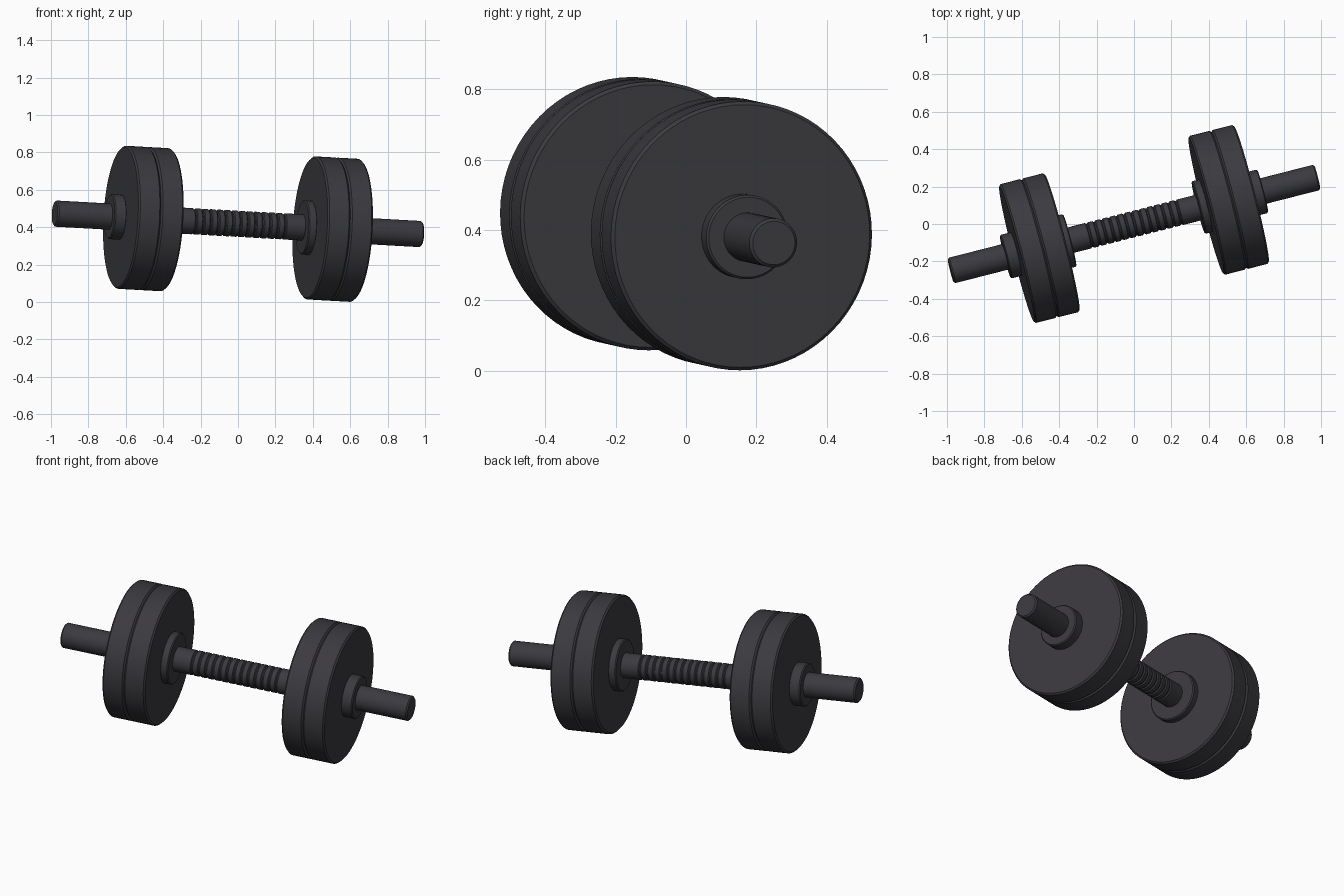
import bpy, bmesh, math
from mathutils import Matrix, Vector

cube = bpy.data.objects.get("Cube")
if cube:
    bpy.data.objects.remove(cube, do_unlink=True)

# One dark iron material
iron = bpy.data.materials.new("dark_iron")
iron.use_nodes = True
colour = (0.044, 0.042, 0.049, 1.0)
iron.diffuse_color = colour
iron.node_tree.nodes["Principled BSDF"].inputs["Base Color"].default_value = colour

# The dumbbell lies turned and slightly tilted, local x is the bar axis
AXIS = Vector((1.96, 0.50, -0.11)).normalized()
PLACE = Matrix.Translation((0, 0, 0.418)) @ AXIS.to_track_quat('X', 'Z').to_matrix().to_4x4()

BAR_R = 0.07


def lathe(name, profile, segments, closed=False):
    """Spin a profile of (axial position, radius) points around the bar axis."""
    bm = bmesh.new()
    verts = [bm.verts.new((s, 0, r)) for s, r in profile]
    edges = [bm.edges.new(pair) for pair in zip(verts, verts[1:])]
    if closed:
        edges.append(bm.edges.new((verts[-1], verts[0])))
    bmesh.ops.spin(bm, geom=verts + edges, cent=(0, 0, 0), axis=(1, 0, 0),
                   angle=math.tau, steps=segments, use_duplicate=False)
    bmesh.ops.remove_doubles(bm, verts=bm.verts, dist=1e-5)
    bmesh.ops.recalc_face_normals(bm, faces=bm.faces)
    mesh = bpy.data.meshes.new(name)
    bm.to_mesh(mesh)
    bm.free()
    mesh.materials.append(iron)
    obj = bpy.data.objects.new(name, mesh)
    bpy.context.collection.objects.link(obj)
    obj.matrix_world = PLACE
    bpy.ops.object.select_all(action='DESELECT')
    obj.select_set(True)
    bpy.context.view_layer.objects.active = obj
    bpy.ops.object.shade_smooth_by_angle(angle=math.radians(30))
    return obj


def ring(name, side, inner, outer, radius, bevel, segments):
    """Bored disc with chamfered rims between two distances from the middle."""
    bore = BAR_R - 0.004
    points = [(inner, bore), (inner, radius - bevel), (inner + bevel, radius),
              (outer - bevel, radius), (outer, radius - bevel), (outer, bore)]
    return lathe(name, [(side * s, r) for s, r in points], segments, closed=True)


# Bar with chamfered ends and a grooved grip
HALF, CHAMFER = 1.013, 0.008
bar = [(-HALF, 0), (-HALF, BAR_R - CHAMFER), (-HALF + CHAMFER, BAR_R)]
GROOVES, PITCH = 13, 0.041
for i in range(GROOVES):
    s = (i - (GROOVES - 1) / 2) * PITCH
    bar += [(s - 0.008, BAR_R), (s - 0.003, BAR_R - 0.006),
            (s + 0.003, BAR_R - 0.006), (s + 0.008, BAR_R)]
bar += [(HALF - CHAMFER, BAR_R), (HALF, BAR_R - CHAMFER), (HALF, 0)]
lathe("bar", bar, 48)

# Two weight plates held between an inner and an outer collar on each side
for label, side in (("left", 1), ("right", -1)):
    ring(f"{label}_inner_collar", side, 0.355, 0.402, 0.145, 0.006, 48)
    ring(f"{label}_inner_plate", side, 0.398, 0.523, 0.383, 0.009, 72)
    ring(f"{label}_outer_plate", side, 0.523, 0.648, 0.383, 0.009, 72)
    ring(f"{label}_outer_collar", side, 0.644, 0.711, 0.12, 0.006, 48)
